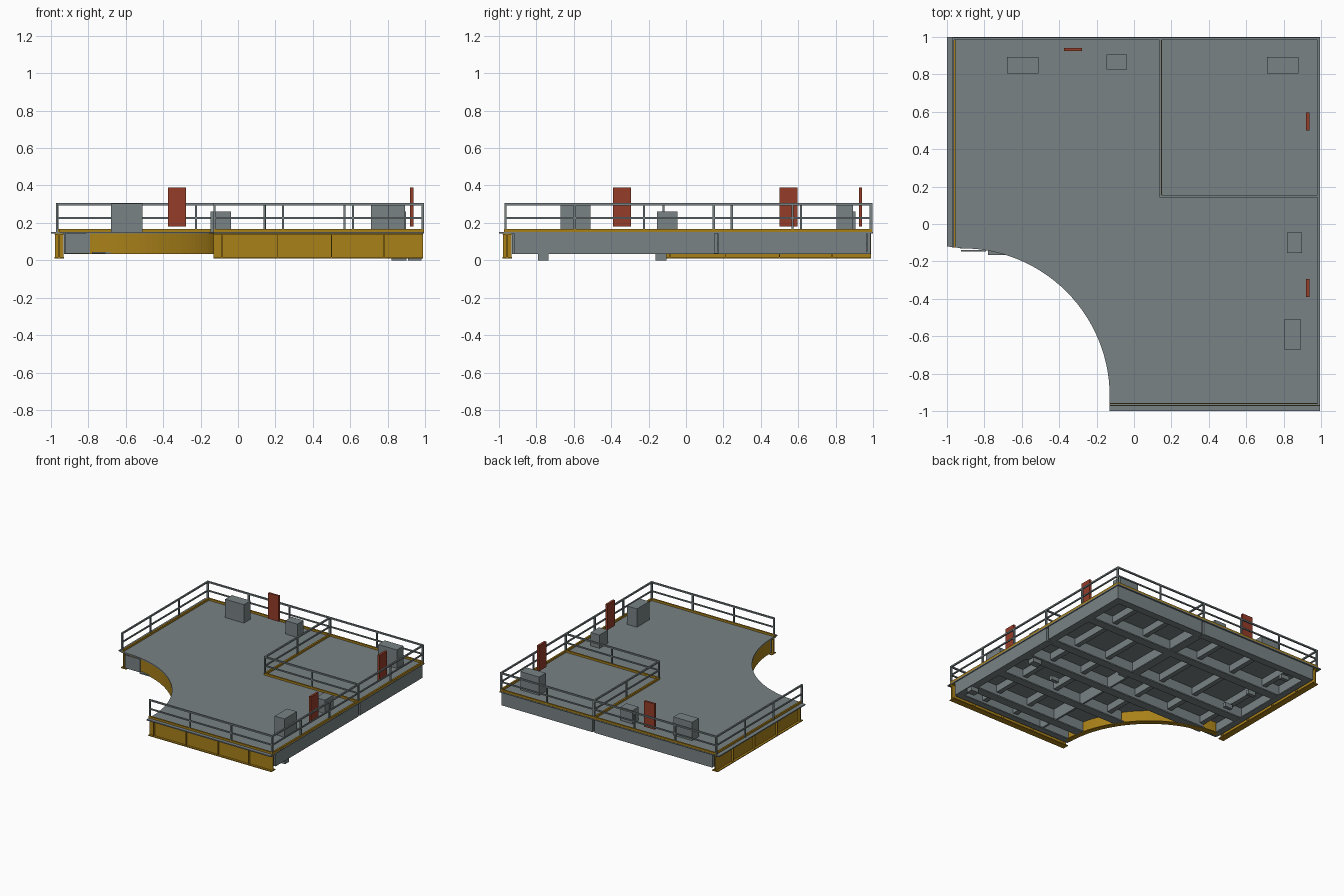
import bpy, bmesh, math


def material(name, rgb):
    m = bpy.data.materials.new(name)
    m.diffuse_color = (*rgb, 1)
    return m


GREY = material("steel grey", (0.19, 0.225, 0.235))
YELLOW = material("safety yellow", (0.40, 0.22, 0.010))
RED = material("sign red", (0.30, 0.046, 0.022))


def finish(name, bm, mat):
    bmesh.ops.recalc_face_normals(bm, faces=bm.faces)
    me = bpy.data.meshes.new(name)
    bm.to_mesh(me)
    bm.free()
    me.materials.append(mat)
    ob = bpy.data.objects.new(name, me)
    bpy.context.collection.objects.link(ob)
    return ob


def boxes(name, mat, items):
    """items: (x0, x1, y0, y1, z0, z1)"""
    bm = bmesh.new()
    for x0, x1, y0, y1, z0, z1 in items:
        vs = bmesh.ops.create_cube(bm, size=1)["verts"]
        for v in vs:
            v.co = ((x0 + x1) / 2 + v.co.x * (x1 - x0),
                    (y0 + y1) / 2 + v.co.y * (y1 - y0),
                    (z0 + z1) / 2 + v.co.z * (z1 - z0))
    return finish(name, bm, mat)


def prism(name, mat, pts, z0, z1):
    bm = bmesh.new()
    f = bm.faces.new([bm.verts.new((x, y, z0)) for x, y in pts])
    up = bmesh.ops.extrude_face_region(bm, geom=[f])
    bmesh.ops.translate(bm, vec=(0, 0, z1 - z0),
                        verts=[g for g in up["geom"] if isinstance(g, bmesh.types.BMVert)])
    return finish(name, bm, mat)


def arc(r, a0, a1, n=28):
    return [(-0.92 + r * math.cos(math.radians(a0 + (a1 - a0) * i / n)),
             -0.92 + r * math.sin(math.radians(a0 + (a1 - a0) * i / n))) for i in range(n + 1)]


# Deck plate with rounded bite in the front left corner
prism("deck_plate", GREY,
      [(-0.13, -1), (0.995, -1), (0.995, 1), (-1, 1), (-1, -0.12), (-0.92, -0.13)]
      + arc(0.79, 90, 0)[1:], 0.143, 0.152)

# Curved yellow wall with its bottom flange
for nm, r0, r1, z0, z1 in (("curved_web", 0.792, 0.802, 0.035, 0.143),
                           ("curved_bottom_flange", 0.792, 0.835, 0.034, 0.040)):
    prism(nm, YELLOW, arc(r0, 1, 89) + arc(r1, 89, 1), z0, z1)
boxes("curved_wall_end_plate", GREY, [(-0.925, -0.79, -0.146, -0.138, 0.035, 0.143)])

# Yellow edge I-beams on the front and left, with thin stiffeners
STIFF = (-0.085, 0.21, 0.5, 0.78)
front = [(-0.13, 0.99, -0.962, -0.952, 0.011, 0.15),
         (-0.13, 0.99, -0.98, -0.93, 0.01, 0.017),
         (-0.13, 0.99, -0.98, -0.93, 0.137, 0.1435)]
front += [(x - 0.002, x + 0.002, -0.978, -0.932, 0.016, 0.138) for x in STIFF]
boxes("front_edge_beam", YELLOW, front)
left = [(-0.962, -0.952, -0.12, 0.988, 0.011, 0.15),
        (-0.98, -0.93, -0.12, 0.988, 0.01, 0.017),
        (-0.98, -0.93, -0.12, 0.988, 0.137, 0.1435)]
left += [(-0.978, -0.932, y - 0.002, y + 0.002, 0.016, 0.138) for y in STIFF]
boxes("left_edge_beam", YELLOW, left)

# Grey channel frame: right and back split at the joint, closed on front and left
channels = []
for a, b in ((-0.92, 0.153), (0.172, 0.965)):
    channels += [(0.968, 0.987, a, b, 0.035, 0.143), (0.925, 0.987, a, b, 0.034, 0.043)]
for a, b in ((-0.93, 0.14), (0.158, 0.987)):
    channels += [(a, b, 0.968, 0.987, 0.035, 0.143), (a, b, 0.925, 0.987, 0.034, 0.043)]
channels += [(-0.93, -0.915, -0.13, 0.97, 0.035, 0.143), (-0.93, -0.88, -0.13, 0.97, 0.034, 0.043),
             (-0.125, 0.97, -0.93, -0.915, 0.035, 0.143), (-0.125, 0.97, -0.93, -0.88, 0.034, 0.043)]
boxes("channel_frame", GREY, channels)

# Main floor beams: webs with bottom flanges
main = []
for y, x0 in ((0.6, -0.92), (0.16, -0.92), (-0.13, -0.78), (-0.45, -0.25), (-0.76, -0.13)):
    main += [(x0, 0.97, y - 0.008, y + 0.008, 0.04, 0.143),
             (x0, 0.97, y - 0.035, y + 0.035, 0.035, 0.045)]
main += [(0.142, 0.158, -0.92, 0.97, 0.045, 0.143), (0.115, 0.185, 0.16, 0.97, 0.036, 0.045)]
boxes("floor_beams", GREY, main)

# Joists between floor beams
bays = [(0.6, 0.97, -0.95), (0.16, 0.6, -0.95), (-0.13, 0.16, -0.95),
        (-0.45, -0.13, -0.2), (-0.76, -0.45, -0.1), (-0.92, -0.76, -0.1)]
boxes("joists", GREY, [(x - 0.02, x + 0.02, y0, y1, 0.085, 0.143) for y0, y1, xmin in bays
                       for x in (-0.77, -0.45, -0.13, 0.4, 0.7) if x > xmin])

# Feet and small brackets underneath
boxes("feet", GREY, [(0.82, 0.9, -0.162, -0.105, 0, 0.04), (0.91, 0.98, -0.79, -0.735, 0, 0.04)])
boxes("brackets", GREY, [(x - 0.035, x + 0.035, y - 0.015, y + 0.015, 0.04, 0.075) for x, y in
                         ((0.54, -0.29), (0.2, 0.11), (-0.73, 0.5), (-0.77, 0.84), (-0.72, 0.24))])


# Guard rails: posts, two rails and a yellow toe board
def guard_rail(name, axis, fixed, stops, toe_shift=0.0):
    def span(a, b, c, w, z0, z1):
        return ((a, b, c - w, c + w, z0, z1) if axis == "x"
                else (c - w, c + w, a, b, z0, z1))
    lo, hi, h = stops[0], stops[-1], 0.006
    bars = [span(p - h, p + h, fixed, h, 0.15, 0.3) for p in stops]
    bars += [span(lo - h, hi + h, fixed, h, 0.293, 0.305), span(lo, hi, fixed, 0.005, 0.222, 0.232)]
    boxes(name + "_rail", GREY, bars)
    boxes(name + "_toe_board", YELLOW,
          [span(lo - h, hi + h, fixed + toe_shift, 0.0068, 0.151, 0.168)])


guard_rail("front", "x", -0.965, (-0.125, 0.24, 0.615, 0.988))
guard_rail("left", "y", -0.968, (-0.12, 0.245, 0.615, 0.988), 0.007)
guard_rail("back", "x", 0.990, (-0.965, -0.595, -0.225, 0.145, 0.57, 0.988))
guard_rail("right", "y", 0.988, (-0.965, -0.595, -0.225, 0.15, 0.57, 0.988))
guard_rail("inner_side", "y", 0.142, (0.148, 0.57, 0.988))
guard_rail("inner_front", "x", 0.148, (0.142, 0.57, 0.988))

# Equipment cabinets on the deck
boxes("cabinets", GREY, [(-0.68, -0.51, 0.805, 0.892, 0.15, 0.303),
                         (0.71, 0.88, 0.805, 0.892, 0.15, 0.303),
                         (0.803, 0.892, -0.67, -0.51, 0.15, 0.303),
                         (-0.147, -0.037, 0.825, 0.905, 0.15, 0.262),
                         (0.817, 0.899, -0.155, -0.045, 0.15, 0.262)])

# Upright red sign panels
boxes("red_panels", RED, [(-0.375, -0.278, 0.924, 0.942, 0.18, 0.39),
                          (0.92, 0.938, 0.5, 0.597, 0.18, 0.39),
                          (0.92, 0.938, -0.39, -0.293, 0.18, 0.39)])
